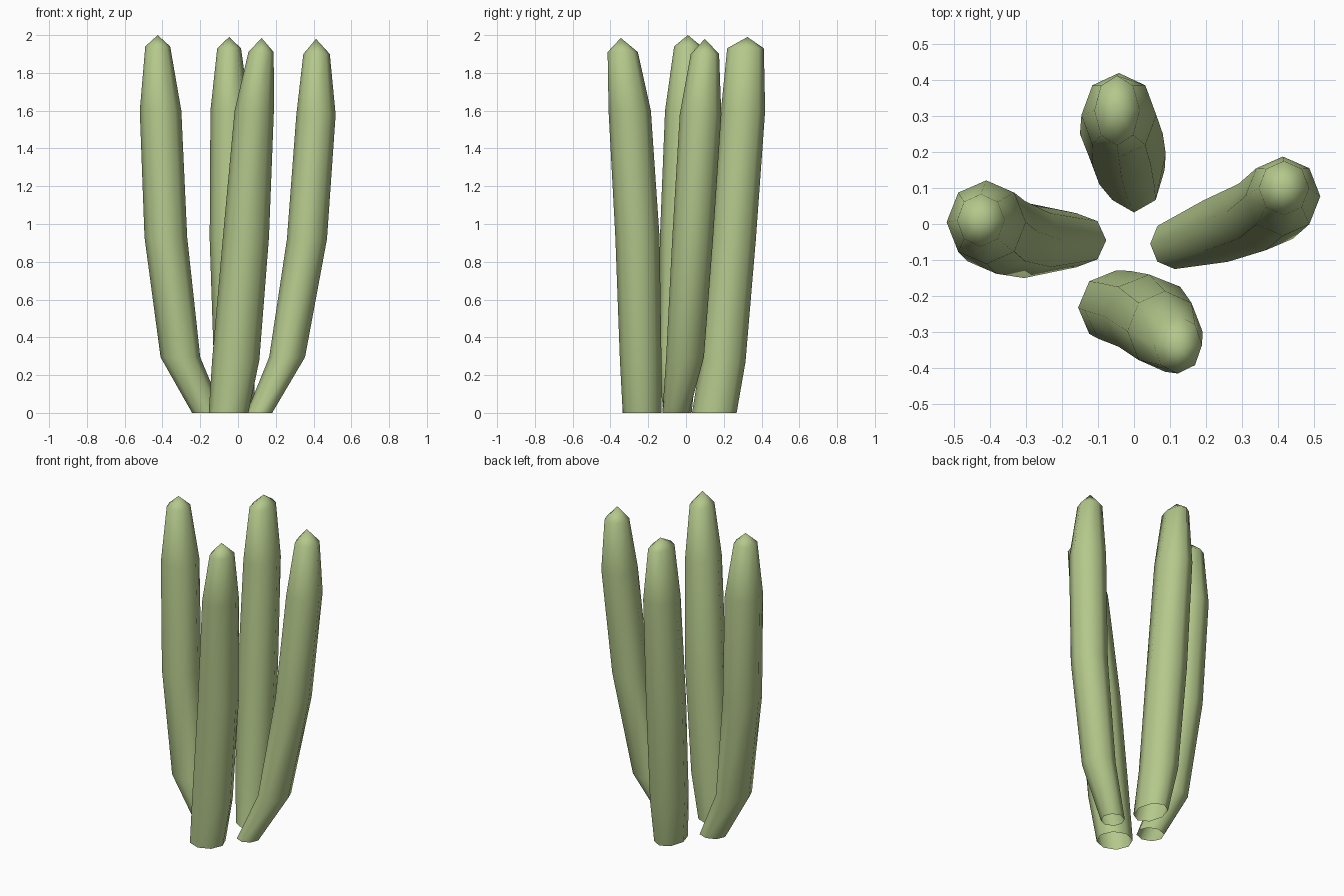
import bpy, bmesh, math

SIDES = 8
green = bpy.data.materials.new("stalk_green")
green.diffuse_color = (0.46, 0.58, 0.26, 1)


def stalk(name, rings, tip):
    """Loft rings (x, y, z, rx, ry) into an open-bottomed tube closed by a point."""
    bm = bmesh.new()
    loops = []
    for x, y, z, rx, ry in rings:
        loops.append([bm.verts.new((x + rx * math.cos(a), y + ry * math.sin(a), z))
                      for a in (2 * math.pi * i / SIDES for i in range(SIDES))])
    top = bm.verts.new(tip)
    for i in range(SIDES):
        j = (i + 1) % SIDES
        for lo, hi in zip(loops, loops[1:]):
            bm.faces.new((lo[i], lo[j], hi[j], hi[i]))
        bm.faces.new((loops[-1][i], loops[-1][j], top))
    for f in bm.faces:
        f.smooth = True
    mesh = bpy.data.meshes.new(name)
    bm.to_mesh(mesh)
    bm.free()
    mesh.materials.append(green)
    obj = bpy.data.objects.new(name, mesh)
    bpy.context.collection.objects.link(obj)


# Left stalk, bending outward from its base
stalk("left_stalk", [
    (-0.16, -0.045, 0, 0.083, 0.075), (-0.305, -0.045, 0.295, 0.105, 0.105),
    (-0.382, -0.02, 0.93, 0.113, 0.118), (-0.41, 0.005, 1.6, 0.11, 0.116),
    (-0.425, 0.01, 1.94, 0.066, 0.073)], (-0.425, 0.01, 2.0))

# Right stalk
stalk("right_stalk", [
    (0.113, -0.055, 0, 0.068, 0.07), (0.26, -0.005, 0.295, 0.095, 0.1),
    (0.365, 0.035, 0.92, 0.106, 0.108), (0.413, 0.077, 1.58, 0.104, 0.11),
    (0.416, 0.1, 1.9, 0.07, 0.075)], (0.413, 0.1, 1.98))

# Back stalk
stalk("back_stalk", [
    (0.0, 0.15, 0, 0.085, 0.118), (-0.02, 0.195, 0.27, 0.108, 0.12),
    (-0.035, 0.25, 0.92, 0.115, 0.12), (-0.042, 0.302, 1.6, 0.104, 0.117),
    (-0.047, 0.315, 1.93, 0.063, 0.097)], (-0.047, 0.325, 1.99))

# Front stalk
stalk("front_stalk", [
    (-0.05, -0.232, 0, 0.105, 0.103), (-0.012, -0.24, 0.28, 0.125, 0.11),
    (0.042, -0.257, 0.93, 0.122, 0.117), (0.086, -0.298, 1.6, 0.104, 0.112),
    (0.122, -0.335, 1.91, 0.067, 0.08)], (0.125, -0.345, 1.985))
